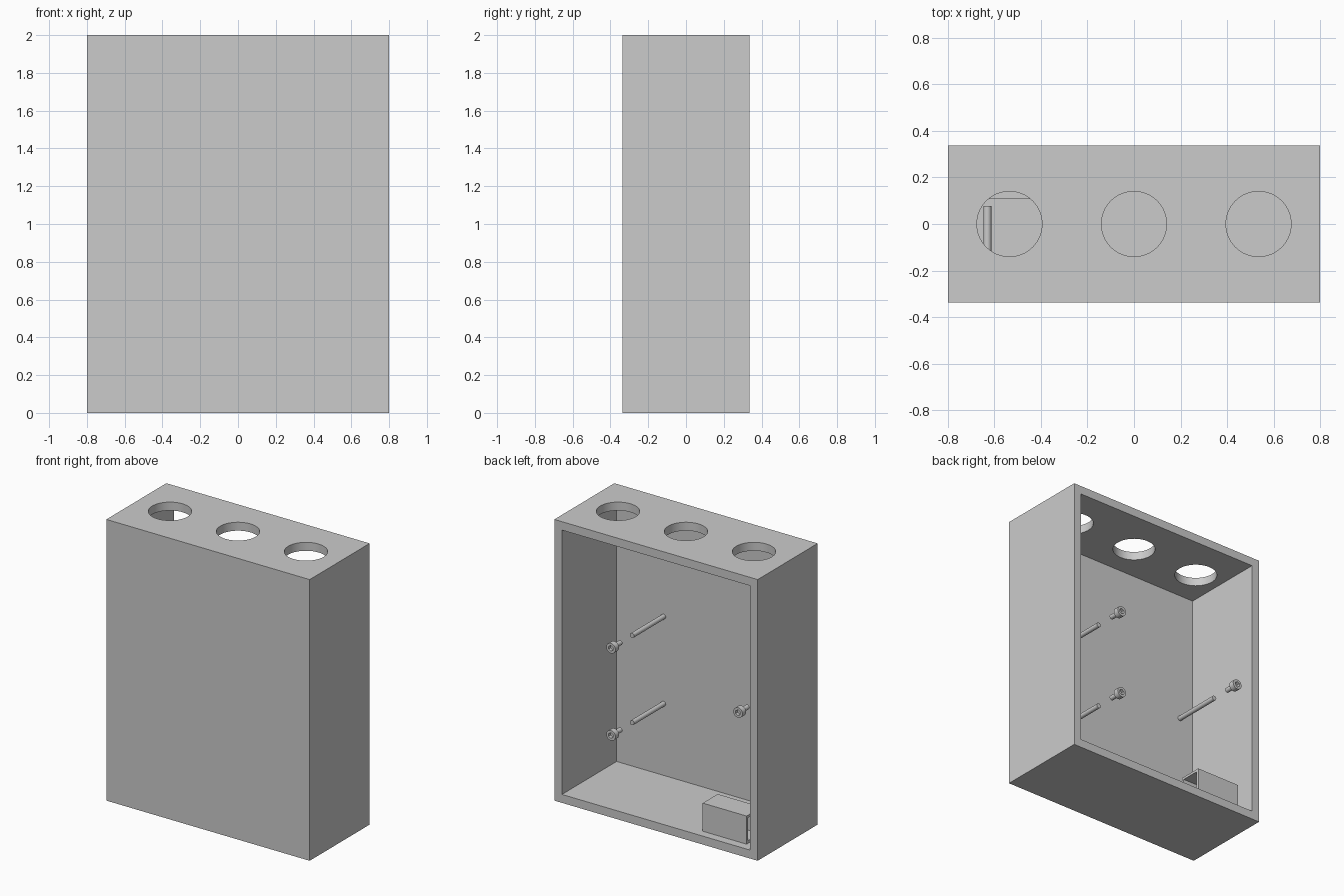
import bpy
import math

if "Cube" in bpy.data.objects:
    bpy.data.objects.remove(bpy.data.objects["Cube"], do_unlink=True)

W, D, H, T = 1.6, 0.674, 2.0, 0.06      # outer size and wall thickness
BACK = D / 2
INNER_FRONT = -BACK + T

grey = bpy.data.materials.new("plain_grey")
grey.use_nodes = True
colour = (0.6, 0.6, 0.6, 1)
grey.diffuse_color = colour
grey.node_tree.nodes["Principled BSDF"].inputs["Base Color"].default_value = colour


def finish(name):
    obj = bpy.context.object
    obj.name = name
    obj.data.materials.clear()
    obj.data.materials.append(grey)
    return obj


def box(name, lo, hi):
    """Box spanning two opposite corners."""
    centre = [(a + b) / 2 for a, b in zip(lo, hi)]
    bpy.ops.mesh.primitive_cube_add(size=1, location=centre)
    bpy.context.object.scale = [b - a for a, b in zip(lo, hi)]
    bpy.ops.object.transform_apply(location=False, rotation=False, scale=True)
    return finish(name)


def rod(name, x, z, y0, y1, radius, sides=32):
    """Cylinder running from y0 to y1."""
    bpy.ops.mesh.primitive_cylinder_add(
        vertices=sides, radius=radius, depth=y1 - y0,
        location=(x, (y0 + y1) / 2, z), rotation=(math.pi / 2, 0, 0))
    return finish(name)


def combine(obj, other, operation="DIFFERENCE"):
    """Apply a boolean and discard the helper."""
    other.hide_render = True
    mod = obj.modifiers.new("shape", "BOOLEAN")
    mod.operation = operation
    mod.solver = "EXACT"
    mod.object = other
    bpy.ops.object.select_all(action="DESELECT")
    bpy.context.view_layer.objects.active = obj
    obj.select_set(True)
    bpy.ops.object.modifier_apply(modifier=mod.name)
    bpy.data.objects.remove(other, do_unlink=True)


def smooth(obj):
    bpy.ops.object.select_all(action="DESELECT")
    bpy.context.view_layer.objects.active = obj
    obj.select_set(True)
    bpy.ops.object.shade_smooth_by_angle(angle=math.radians(30))


# Cabinet: one shell, open at the back, three round holes in the top
cabinet = box("cabinet", (-W / 2, -BACK, 0), (W / 2, BACK, H))
combine(cabinet, box("cavity_cutter", (-W / 2 + T, INNER_FRONT, T),
                     (W / 2 - T, BACK + 0.1, H - T)))
for x in (-0.535, 0, 0.535):
    bpy.ops.mesh.primitive_cylinder_add(vertices=64, radius=0.14, depth=0.3,
                                        location=(x, 0, H))
    combine(cabinet, finish("hole_cutter"))
smooth(cabinet)

# Standoff rods on the front panel, each with a loose socket screw behind it
for label, x, z in (("upper", 0.37, 1.19), ("lower", 0.37, 0.57),
                    ("side", -0.63, 1.0)):
    smooth(rod(label + "_standoff", x, z, INNER_FRONT, 0.078, 0.017))

    screw = rod(label + "_screw", x, z, 0.276, 0.316, 0.036)
    combine(screw, rod("shank", x, z, 0.21, 0.285, 0.017), "UNION")
    combine(screw, rod("socket_cutter", x, z, 0.294, 0.35, 0.02, sides=6))
    smooth(screw)

# Hollow box on the floor, open at its ends
x0, x1, y0, y1, z1, wall = -0.67, -0.325, 0.108, 0.276, 0.26, 0.018
floor_box = box("floor_box", (x0, y0, T), (x1, y1, z1))
combine(floor_box, box("tunnel_cutter", (x0 - 0.1, y0 + wall, T + wall),
                       (x1 + 0.1, y1 - wall, z1 - wall)))
